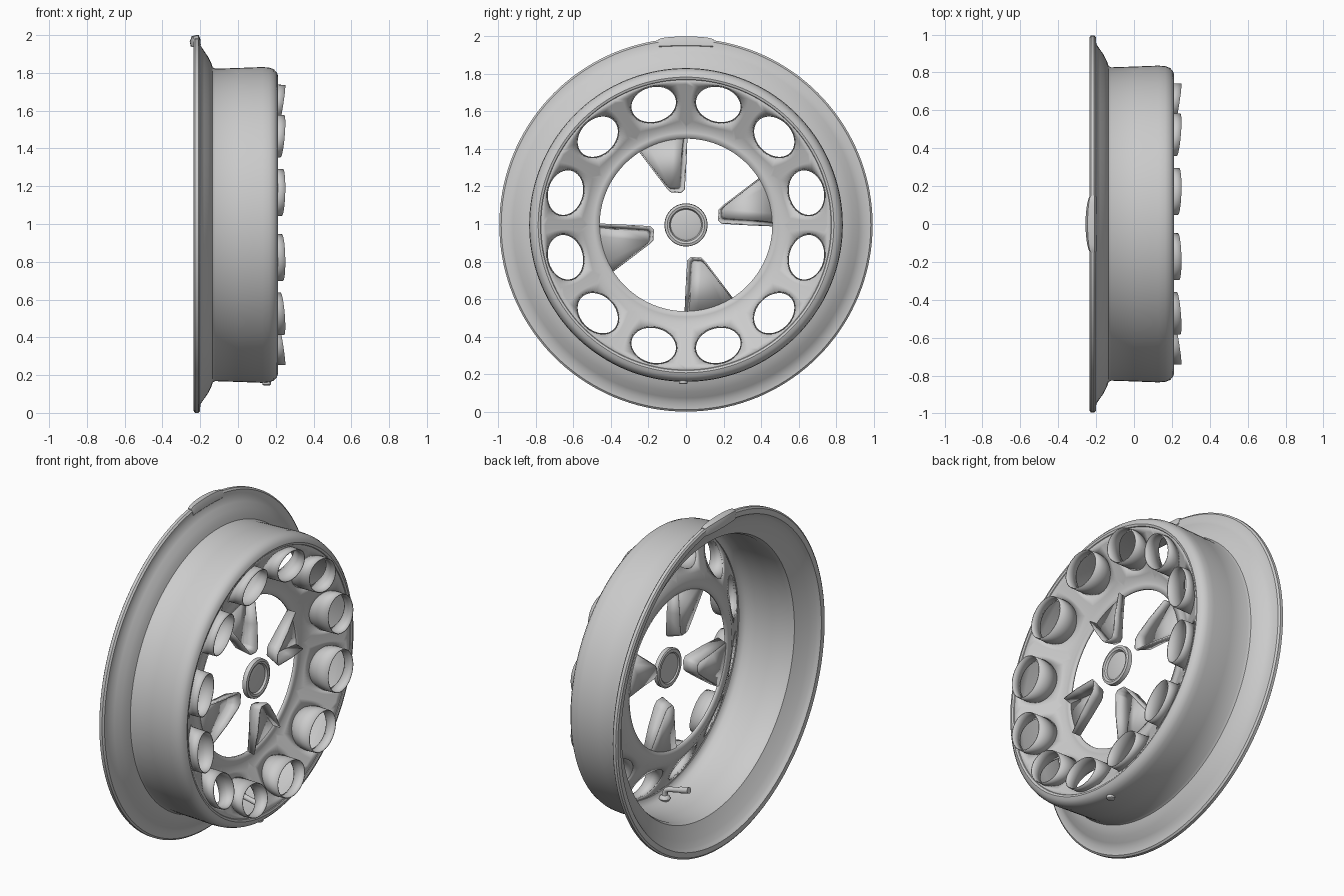
import bpy, bmesh
from math import sin, cos, tau, radians, atan2, pi
from mathutils import Vector

if "Cube" in bpy.data.objects:
    bpy.data.objects.remove(bpy.data.objects["Cube"])

CZ = 0.995          # wheel axis height; the axis runs along x
SEG = 144


def polar(x, r, a):
    return Vector((x, r * sin(a), CZ + r * cos(a)))


def finish(name, bm, thick=0, angle=35):
    bmesh.ops.remove_doubles(bm, verts=bm.verts, dist=0.0002)
    bmesh.ops.recalc_face_normals(bm, faces=bm.faces)
    me = bpy.data.meshes.new(name)
    bm.to_mesh(me)
    bm.free()
    ob = bpy.data.objects.new(name, me)
    bpy.context.collection.objects.link(ob)
    if thick:
        m = ob.modifiers.new("thickness", 'SOLIDIFY')
        m.thickness = thick
        m.offset = 0
    bpy.ops.object.select_all(action='DESELECT')
    ob.select_set(True)
    bpy.context.view_layer.objects.active = ob
    bpy.ops.object.shade_smooth_by_angle(angle=radians(angle))
    return ob


def loft(bm, rows, closed=False):
    vr = [[bm.verts.new(p) for p in row] for row in rows]
    n = len(vr[0])
    for a, b in zip(vr, vr[1:]):
        for i in range(n if closed else n - 1):
            j = (i + 1) % n
            bm.faces.new((a[i], a[j], b[j], b[i]))
    return vr


def lathe(name, prof, closed=True, seg=SEG):
    bm = bmesh.new()
    rows = [[polar(x, r, tau * k / seg) for x, r in prof] for k in range(seg + 1)]
    loft(bm, rows, closed)
    return finish(name, bm)


# Rim: flange, flared bead seat, barrel and rolled front lip as one closed section
outer = [(-.222, .945), (-.234, .955), (-.235, .985), (-.228, .995), (-.210, .995),
         (-.201, .985), (-.199, .95), (-.18, .922), (-.158, .89), (-.142, .858),
         (-.134, .834), (-.12, .827), (0, .831), (.13, .836), (.165, .833), (.19, .824),
         (.206, .806), (.212, .788), (.208, .776), (.198, .77)]
inner = [(.19, .775), (.185, .79), (.165, .808), (.11, .816), (0, .815), (-.12, .813),
         (-.146, .824), (-.166, .862), (-.19, .902), (-.212, .936)]
lathe("rim", outer + inner)


def disc_x(r):
    return .06 + max(0, r - .515) * .54


# Wheel disc: flat inner band, then a cone of 12 sectors each with an oval hole
HR, RI, RO = .665, .515, .775
bm = bmesh.new()
loft(bm, [[polar(disc_x(r), r, tau * k / SEG) for r in (.46, .49, RI)] for k in range(SEG + 1)])
half = pi / 12
sides = [((-1, RI), (1, RI)), ((1, RI), (1, RO)), ((1, RO), (-1, RO)), ((-1, RO), (-1, RI))]
border = []
for (u0, r0), (u1, r1) in sides:
    for i in range(12):
        t = i / 12
        border.append(((u0 + (u1 - u0) * t) * half, r0 + (r1 - r0) * t))
tubes = bmesh.new()
for s in range(12):
    mid = half + s * tau / 12
    rows = [[], [], []]
    tube_rows = [[], [], []]
    for u, r in border:
        d = atan2((r - HR) / .097, u * HR / .126)
        t, q = .126 * cos(d), HR + .097 * sin(d)

        def place(x, k=1.0):
            # true ellipse in the sector's tangent plane
            rad, tan = HR + (q - HR) * k, t * k
            return Vector((x, rad * sin(mid) + tan * cos(mid), CZ + rad * cos(mid) - tan * sin(mid)))
        edge = polar(disc_x(r), r, mid + u)
        hr = (q * q + t * t) ** .5
        hole = place(disc_x(hr))
        middle = edge.lerp(hole, .5)
        middle.x = disc_x(((middle.z - CZ) ** 2 + middle.y ** 2) ** .5)
        rows[0].append(edge)
        rows[1].append(middle)
        rows[2].append(hole)
        end = .235 + (q - HR) * .16
        tube_rows[0].append(hole)
        tube_rows[1].append(place((hole.x + end) / 2, .985))
        tube_rows[2].append(place(end, .975))
    loft(bm, rows, True)
    loft(tubes, tube_rows, True)
finish("wheel_disc", bm, .012)
finish("hole_tubes", tubes, .005)

# Four bent spokes, each a flat plate with a flange folded forward around its edge
face = [(-.245, .39), (-.17, .292), (-.105, .21), (-.085, .197), (-.048, .195),
        (-.034, .212), (-.026, .33), (-.012, .46)]
wall = [(-.245, .392), (-.17, .29), (-.102, .2), (-.08, .178), (-.028, .174),
        (-.010, .19), (-.002, .33), (.004, .462)]
lift = [.05, .07, .08, .08, .08, .08, .07, .05]
for k in range(4):
    c, s = cos(k * pi / 2), sin(k * pi / 2)

    def turn(x, p):
        return Vector((x, p[0] * c + p[1] * s, CZ - p[0] * s + p[1] * c))
    bm = bmesh.new()
    loft(bm, [[turn(.06, p) for p in face], [turn(.06 + h, p) for p, h in zip(wall, lift)]])
    finish(f"spoke_flange_{k + 1}", bm, .008)
    bm = bmesh.new()
    base = [(-.06, .475), (-.13, .46), (-.2, .43)]
    bm.faces.new([bm.verts.new(turn(.06, p)) for p in face + base])
    finish(f"spoke_plate_{k + 1}", bm, .01)

# Centre cap: ring with a dished middle on both sides
lathe("center_cap", [(.127, 0), (.127, .07), (.123, .082), (.135, .088), (.139, .1),
                     (.135, .113), (.11, .115), (.105, .108), (.105, .09), (.112, .084),
                     (.113, .07), (.113, 0)], closed=False, seg=64)

# Balance weight clipped over the top of the flange
bm = bmesh.new()
rows = []
for i in range(25):
    f = -1 + i / 12
    b = max(0, 1 - f * f) ** .7
    h = .004 + .006 * min(1, b * 2)
    lo = .952 - .007 * b
    sec = [(-.232 - .018 * b, lo), (-.234 - .022 * b, lo + .025), (-.23 - .015 * b, .993 + h * .6),
           (-.222, .995 + h), (-.208, .995 + h), (-.200, .985), (-.197, lo + .012), (-.206, lo)]
    rows.append([polar(x, r, f * .15) for x, r in sec])
vr = loft(bm, rows, True)
bm.faces.new(vr[0])
bm.faces.new(vr[-1])
finish("balance_weight", bm)


# Valve: outer nub, flared base and a stem bent toward the back
def tube(name, path, seg=20):
    bm = bmesh.new()
    rows = []
    for x, z, r, tilt in path:
        t = radians(tilt)          # 0 = pointing up, 90 = pointing to -x
        rows.append([Vector((x + r * cos(a) * cos(t), -.015 + r * sin(a), z + r * cos(a) * sin(t)))
                     for a in (tau * i / seg for i in range(seg))])
    vr = loft(bm, rows, True)
    bm.faces.new(vr[0])
    bm.faces.new(vr[-1])
    finish(name, bm)


tube("valve", [(.152, .146, .016, 0), (.152, .15, .023, 0), (.152, .168, .024, 0),
               (.152, .185, .026, 0), (.152, .194, .032, 0), (.152, .206, .027, 0),
               (.152, .214, .016, 0), (.15, .23, .015, 5), (.143, .245, .015, 40),
               (.13, .252, .015, 68), (.11, .257, .015, 78), (.05, .27, .015, 78),
               (.05, .27, .018, 78), (-.01, .283, .018, 78)])
